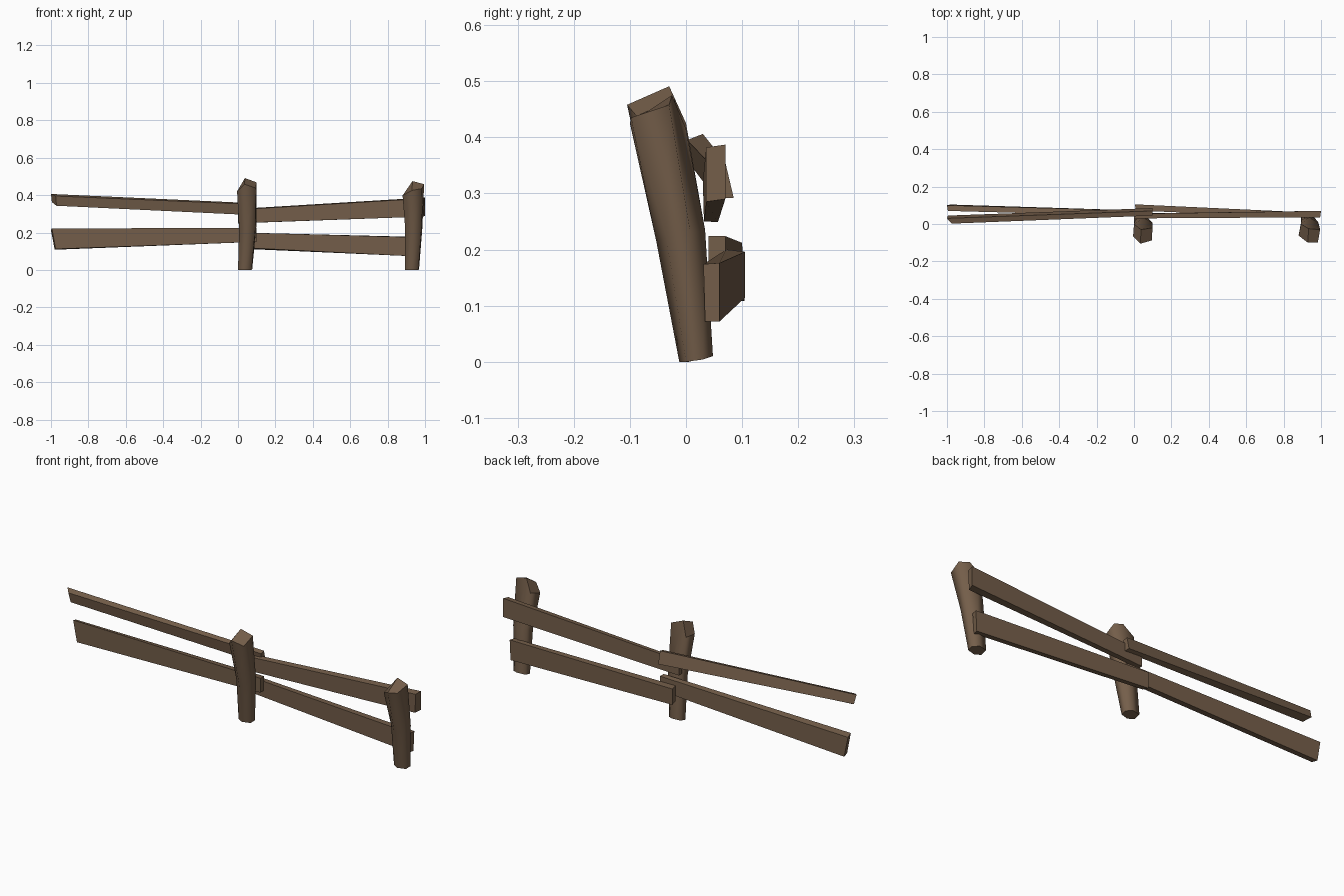
import bpy, bmesh

if "Cube" in bpy.data.objects:
    bpy.data.objects.remove(bpy.data.objects["Cube"])

wood = bpy.data.materials.new("weathered_brown_wood")
wood.diffuse_color = (0.175, 0.112, 0.068, 1)
wood.use_nodes = True
wood.node_tree.nodes["Principled BSDF"].inputs["Base Color"].default_value = wood.diffuse_color


def finish(name, bm, smooth_quads=()):
    bmesh.ops.recalc_face_normals(bm, faces=bm.faces)
    for f in smooth_quads:
        f.smooth = True
    me = bpy.data.meshes.new(name)
    bm.to_mesh(me)
    bm.free()
    me.materials.append(wood)
    ob = bpy.data.objects.new(name, me)
    bpy.context.collection.objects.link(ob)


def loft(bm, rings):
    """Skin a list of equal-length rings, returning the last/first rings and side faces."""
    vr = [[bm.verts.new(p) for p in r] for r in rings]
    sides = []
    for a, b in zip(vr, vr[1:]):
        n = len(a)
        for i in range(n):
            j = (i + 1) % n
            sides.append(bm.faces.new((a[i], a[j], b[j], b[i])))
    return vr, sides


def post(name, dx, mid_dx, top):
    # six-sided leaning trunk: ground ring, waist ring, hewn top ring
    base = [(0, .005, 0), (.03, -.012, 0), (.072, 0, 0),
            (.076, .03, .004), (.045, .048, .01), (.002, .04, .008)]
    waist = [(.006, -.022, .22), (.043, -.053, .215), (.092, -.035, .22),
             (.098, .008, .23), (.05, .034, .235), (.008, .025, .23)]
    rings = [[(x + dx, y, z) for x, y, z in base],
             [(x + dx + mid_dx, y, z) for x, y, z in waist], top]
    bm = bmesh.new()
    vr, sides = loft(bm, rings)
    bm.faces.new(vr[0][::-1])
    # two-plane cap meeting at a ridge
    t = vr[-1]
    bm.faces.new((t[0], t[1], t[4], t[5]))
    bm.faces.new((t[1], t[2], t[3], t[4]))
    finish(name, bm, sides)


post("middle_post", 0, 0,
     [(-.005, -.065, .42), (.035, -.105, .458), (.095, -.088, .438),
      (.099, -.02, .468), (.037, -.03, .491), (0, 0, .425)])
post("end_post", .892, -.004,
     [(.88, -.062, .398), (.93, -.1, .425), (.983, -.098, .435),
      (.995, -.03, .458), (.933, -.025, .475), (.893, 0, .415)])


def rail(name, left, right):
    # each end: four (x, y, z) corners: top front, top back, bottom back, bottom front
    bm = bmesh.new()
    vr, _ = loft(bm, [left, right])
    bm.faces.new(vr[0])
    bm.faces.new(vr[1][::-1])
    finish(name, bm)


rail("upper_left_rail",
     [(-.975, .002, .395), (-1, .03, .406), (-.995, .045, .362), (-.97, .014, .343)],
     [(.1, .045, .35), (.1, .07, .356), (.1, .085, .292), (.1, .052, .292)])
rail("lower_left_rail",
     [(-.995, .07, .222), (-1, .1, .212), (-.98, .104, .108), (-.975, .072, .112)],
     [(.1, .04, .224), (.1, .07, .224), (.1, .07, .15), (.1, .04, .15)])
rail("upper_right_rail",
     [(0, .03, .322), (0, .055, .326), (0, .057, .249), (0, .032, .25)],
     [(.995, .036, .382), (1, .07, .387), (1, .07, .29), (.99, .036, .285)])
rail("lower_right_rail",
     [(.01, .072, .2), (.005, .105, .196), (.005, .105, .114), (.01, .072, .12)],
     [(.965, .031, .174), (.97, .06, .176), (.965, .06, .072), (.96, .034, .072)])
